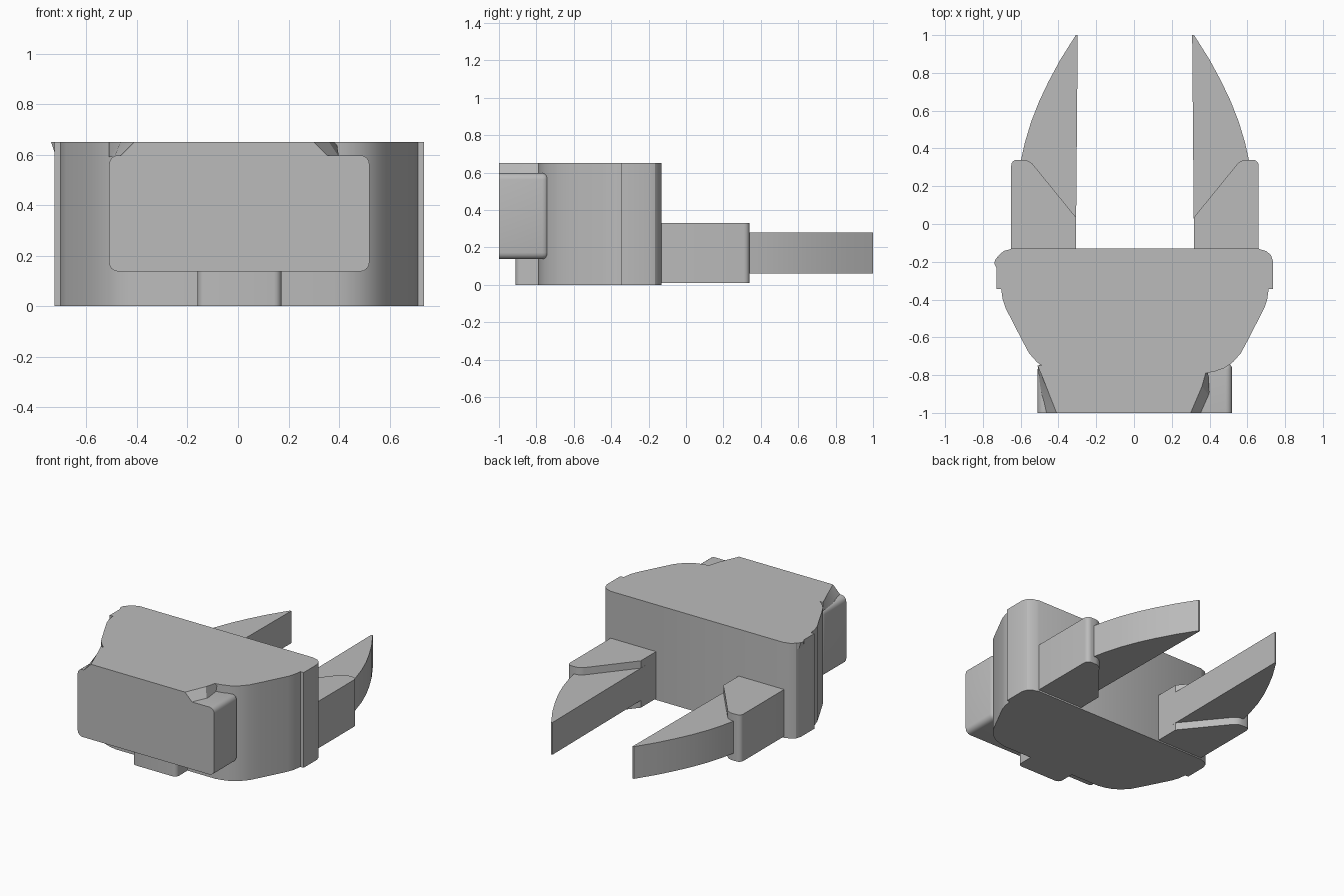
import bpy, bmesh
from math import radians

CX = 0.005  # symmetry plane

old = bpy.data.objects.get("Cube")
if old:
    bpy.data.objects.remove(old)

grey = bpy.data.materials.new("plain grey")
grey.use_nodes = True
colour = (0.5, 0.5, 0.5, 1)
grey.diffuse_color = colour
grey.node_tree.nodes["Principled BSDF"].inputs["Base Color"].default_value = colour


def finish(bm, name):
    bmesh.ops.recalc_face_normals(bm, faces=bm.faces)
    mesh = bpy.data.meshes.new(name)
    bm.to_mesh(mesh)
    bm.free()
    obj = bpy.data.objects.new(name, mesh)
    bpy.context.collection.objects.link(obj)
    mesh.materials.append(grey)
    bpy.ops.object.select_all(action='DESELECT')
    obj.select_set(True)
    bpy.context.view_layer.objects.active = obj
    bpy.ops.object.shade_smooth_by_angle(angle=radians(28))
    return obj


def loft(name, low, high, z0, z1, round_at=(), radius=0.03):
    """Join two outlines at two heights; round the chosen upright corners."""
    bm = bmesh.new()
    a = [bm.verts.new((x, y, z0)) for x, y in low]
    b = [bm.verts.new((x, y, z1)) for x, y in high]
    bm.faces.new(a)
    bm.faces.new(b)
    n = len(a)
    for i in range(n):
        j = (i + 1) % n
        bm.faces.new((a[i], a[j], b[j], b[i]))
    edges = [bm.edges.get((a[i], b[i])) for i in round_at]
    if edges:
        bmesh.ops.bevel(bm, geom=edges, offset=radius, segments=4,
                        profile=0.5, affect='EDGES')
    return finish(bm, name)


def prism(name, outline, z0, z1, **kw):
    return loft(name, outline, outline, z0, z1, **kw)


def flip(points):
    return [(2 * CX - x, y) for x, y in reversed(points)]


# Main body: one half outline, mirrored
half = [(0.38, -0.79), (0.43, -0.78), (0.48, -0.762), (0.525, -0.73),
        (0.565, -0.685), (0.60, -0.62), (0.69, -0.445), (0.705, -0.40),
        (0.713, -0.345), (0.737, -0.345), (0.737, -0.20), (0.725, -0.165),
        (0.70, -0.143), (0.67, -0.135), (0.66, -0.13)]
prism("body", half + flip(half), 0, 0.65)

# Small catch at the upper right edge
loft("edge_catch", [(-0.727, -0.23), (-0.72, -0.23), (-0.72, -0.17), (-0.727, -0.18)],
     [(-0.74, -0.21), (-0.72, -0.25), (-0.72, -0.17), (-0.735, -0.19)], 0.61, 0.65)

# Front block, rounded everywhere but round its front face
bm = bmesh.new()
bmesh.ops.create_cube(bm, size=1)
for v in bm.verts:
    v.co = (CX + v.co.x * 1.03, -0.867 + v.co.y * 0.266, 0.367 + v.co.z * 0.46)
soft = [e for e in bm.edges if max(v.co.y for v in e.verts) > -0.9]
bmesh.ops.bevel(bm, geom=soft, offset=0.035, segments=4, profile=0.5, affect='EDGES')
finish(bm, "front_block")

# Sloped cap running over the front block
cap_low = [(-0.51, -0.75), (-0.49, -0.91), (-0.47, -1.0),
           (0.36, -1.0), (0.40, -0.91), (0.38, -0.75)]
cap_high = [(-0.51, -0.75), (-0.465, -0.86), (-0.41, -1.0),
            (0.30, -1.0), (0.36, -0.86), (0.39, -0.75)]
loft("front_cap", cap_low, cap_high, 0.59, 0.65)

# Foot tab under the front block
prism("foot_tab", [(-0.16, -0.912), (0.172, -0.912), (0.172, -0.76), (-0.16, -0.76)],
      0, 0.15, round_at=(0, 1))

# Jaw holders and curved blades on the back
holder = [(0.317, -0.15), (0.66, -0.15), (0.66, 0.34), (0.565, 0.34), (0.317, 0.035)]
blade = [(0.317, -0.05), (0.55, 0.2), (0.61, 0.33), (0.588, 0.43), (0.555, 0.54),
         (0.512, 0.65), (0.462, 0.755), (0.40, 0.87), (0.318, 1.0), (0.308, 1.0)]
for side, shape in (("left", lambda p: p), ("right", flip)):
    corners = (2, 3) if side == "left" else (1, 2)
    prism(side + "_jaw_holder", shape(holder), 0.01, 0.33, round_at=corners)
    prism(side + "_blade", shape(blade), 0.06, 0.28)
